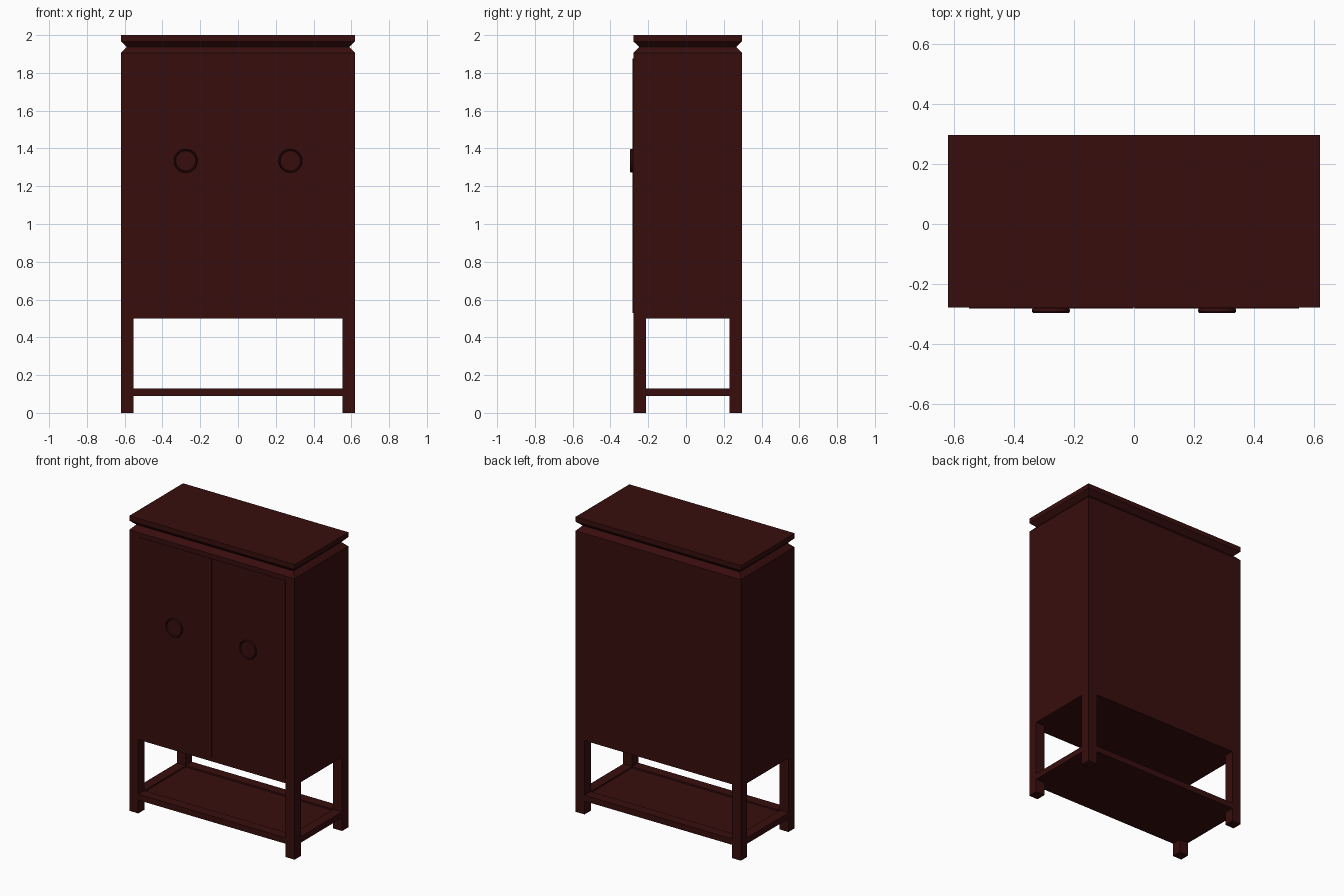
import bpy, bmesh, math

if "Cube" in bpy.data.objects:
    bpy.data.objects.remove(bpy.data.objects["Cube"])

X, Y0, Y1 = 0.62, -0.279, 0.297      # outer half width, front, back
YC, HY = (Y0 + Y1) / 2, (Y1 - Y0) / 2
LEG = 0.067

red = bpy.data.materials.new("dark red lacquer")
red.diffuse_color = (0.04, 0.0043, 0.0043, 1)
red.use_nodes = True
red.node_tree.nodes["Principled BSDF"].inputs["Base Color"].default_value = red.diffuse_color


def finish(name, bm):
    bmesh.ops.recalc_face_normals(bm, faces=bm.faces[:])
    me = bpy.data.meshes.new(name)
    bm.to_mesh(me)
    bm.free()
    me.materials.append(red)
    ob = bpy.data.objects.new(name, me)
    bpy.context.collection.objects.link(ob)
    return ob


def box(name, x0, x1, y0, y1, z0, z1):
    bm = bmesh.new()
    bmesh.ops.create_cube(bm, size=1)
    for v in bm.verts:
        v.co = ((x0 + x1) / 2 + v.co.x * (x1 - x0),
                (y0 + y1) / 2 + v.co.y * (y1 - y0),
                (z0 + z1) / 2 + v.co.z * (z1 - z0))
    return finish(name, bm)


def loft(name, rings):
    """Skin a list of vertex rings and cap both ends."""
    bm = bmesh.new()
    loops = [[bm.verts.new(p) for p in ring] for ring in rings]
    n = len(loops[0])
    for a, b in zip(loops, loops[1:]):
        for i in range(n):
            j = (i + 1) % n
            bm.faces.new((a[i], a[j], b[j], b[i]))
    bm.faces.new(loops[0][::-1])
    bm.faces.new(loops[-1])
    return finish(name, bm)


# Cabinet body with a V groove under the top slab: (inset, height)
profile = [(0, 0.5), (0, 1.905), (0.031, 1.937), (0, 1.967), (0, 2.0)]
loft("cabinet_body", [[(sx * (X - d), YC + sy * (HY - d), z)
                       for sx, sy in ((-1, -1), (1, -1), (1, 1), (-1, 1))]
                      for d, z in profile])

# Legs
for sx, side in ((-1, "left"), (1, "right")):
    xa, xb = sorted((sx * X, sx * (X - LEG)))
    box(f"front_leg_{side}", xa, xb, Y0, Y0 + LEG, 0, 0.5)
    box(f"back_leg_{side}", xa, xb, Y1 - LEG, Y1, 0, 0.5)

# Low shelf: rails between the legs around a slightly sunken panel
XI, YF, YB = X - LEG, Y0 + LEG, Y1 - LEG
box("shelf_rail_front", -XI, XI, Y0, YF, 0.09, 0.13)
box("shelf_rail_back", -XI, XI, YB, Y1, 0.09, 0.13)
for sx, side in ((-1, "left"), (1, "right")):
    xa, xb = sorted((sx * X, sx * XI))
    box(f"shelf_rail_{side}", xa, xb, YF, YB, 0.09, 0.13)
box("shelf_panel", -XI, XI, YF, YB, 0.09, 0.12)

# Pair of thin doors
for sx, side in ((-1, "left"), (1, "right")):
    xa, xb = sorted((sx * 0.001, sx * 0.55))
    box(f"door_{side}", xa, xb, Y0 - 0.003, Y0 + 0.01, 0.53, 1.875)

# Round dished door pulls: (radius, y)
pull = [(0.06, Y0), (0.063, -0.286), (0.063, -0.292), (0.059, -0.297),
        (0.055, -0.296), (0.052, -0.291)]
for sx, side in ((-1, "left"), (1, "right")):
    ob = loft(f"door_pull_{side}",
              [[(sx * 0.277 + r * math.cos(t * math.tau / 48), y,
                 1.335 + r * math.sin(t * math.tau / 48)) for t in range(48)]
               for r, y in pull])
    bpy.ops.object.select_all(action='DESELECT')
    bpy.context.view_layer.objects.active = ob
    ob.select_set(True)
    bpy.ops.object.shade_smooth_by_angle(angle=math.radians(35))
